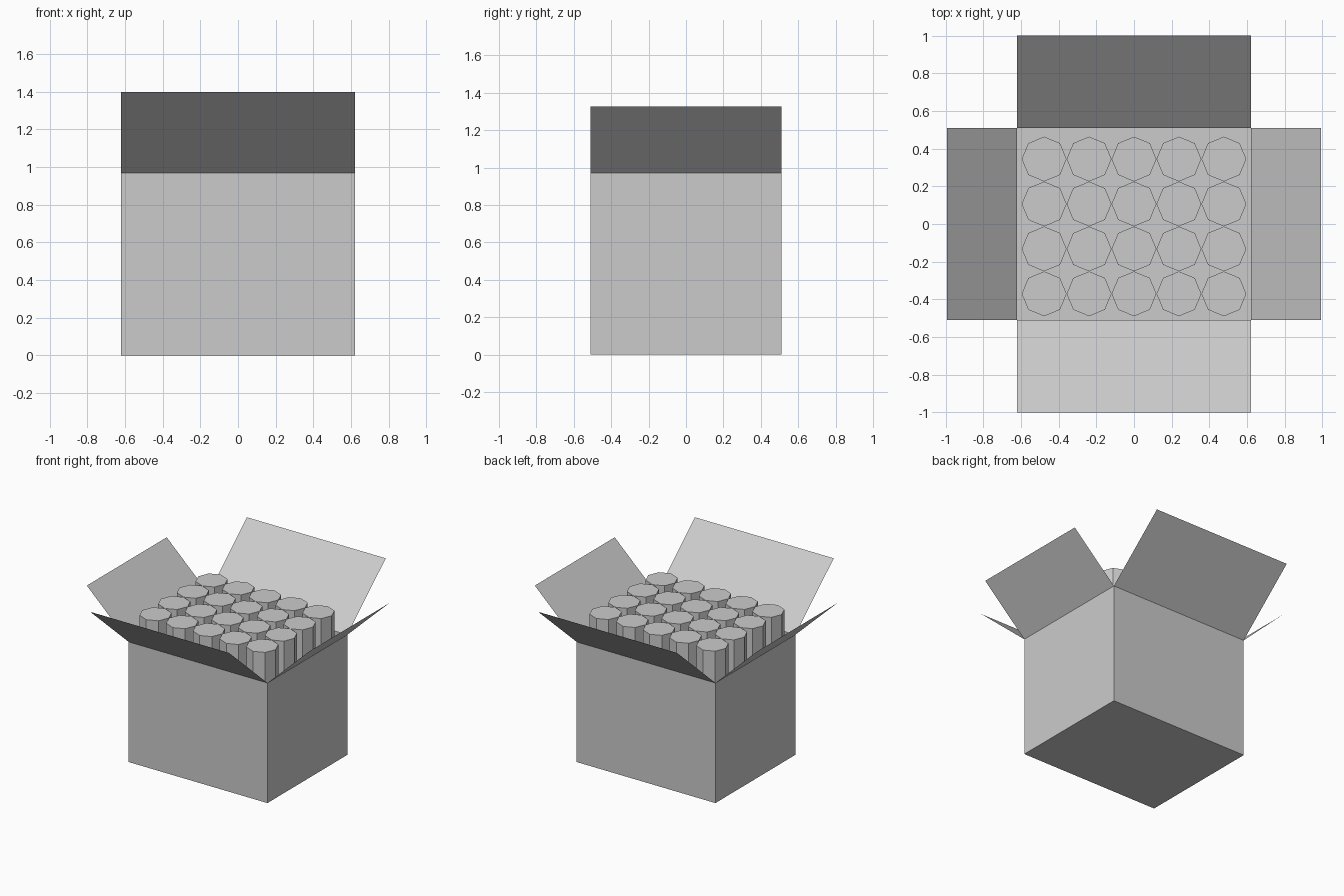
import bpy, bmesh

if "Cube" in bpy.data.objects:
    bpy.data.objects.remove(bpy.data.objects["Cube"])

HX, HY, H = 0.62, 0.51, 0.97      # box half sizes and height


def make_object(name, bm):
    mesh = bpy.data.meshes.new(name)
    bm.to_mesh(mesh)
    bm.free()
    obj = bpy.data.objects.new(name, mesh)
    bpy.context.collection.objects.link(obj)
    return obj


def quad(name, points):
    bm = bmesh.new()
    bm.faces.new([bm.verts.new(p) for p in points])
    return make_object(name, bm)


# Thin-walled carton, open at the top
bm = bmesh.new()
bmesh.ops.create_cube(bm, size=1)
for v in bm.verts:
    v.co = (v.co.x * 2 * HX, v.co.y * 2 * HY, (v.co.z + 0.5) * H)
bm.normal_update()
top = [f for f in bm.faces if f.normal.z > 0.9]
bmesh.ops.delete(bm, geom=top, context='FACES_ONLY')
make_object("carton", bm)

# Four opened flaps, leaning outward from the rim
for s, long_name, short_name in ((-1, "front_flap", "left_flap"),
                                 (1, "back_flap", "right_flap")):
    quad(long_name, [(s * HX, s * HY, H), (-s * HX, s * HY, H),
                     (-s * HX, s * 1.0, 1.40), (s * HX, s * 1.0, 1.40)])
    quad(short_name, [(s * HX, -s * HY, H), (s * HX, s * HY, H),
                      (s * 0.994, s * HY, 1.325), (s * 0.994, -s * HY, 1.325)])

# Grid of eight-sided tubes standing in the carton
R, STEP, Z0, Z1 = 0.119, 0.2385, 0.01, 1.18
for row in range(4):
    for col in range(5):
        bpy.ops.mesh.primitive_cylinder_add(
            vertices=8, radius=R, depth=Z1 - Z0,
            location=((col - 2) * STEP, (row - 1.5) * STEP - 0.013, (Z0 + Z1) / 2))
        bpy.context.object.name = f"tube_{row + 1}_{col + 1}"
